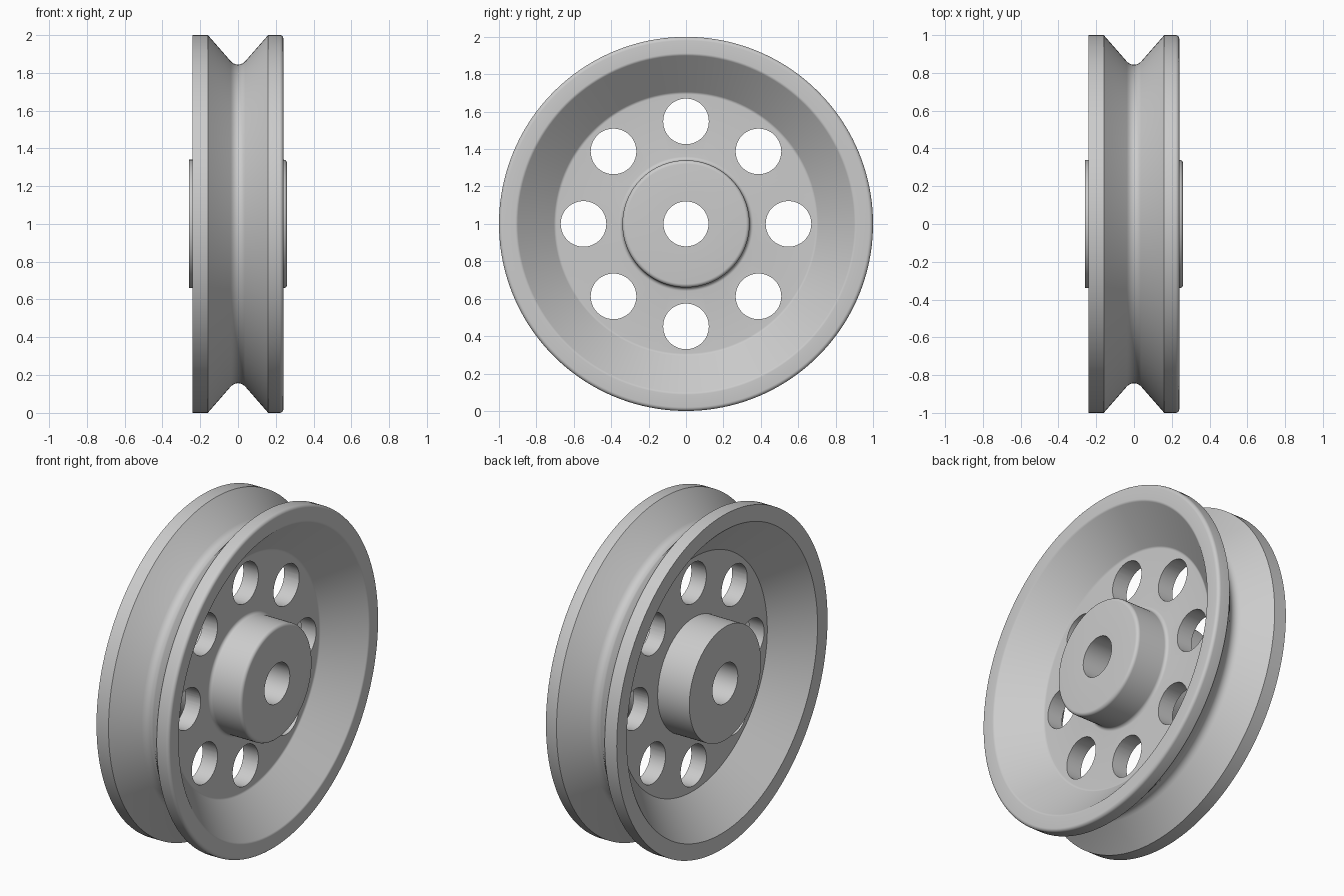
import bpy, bmesh
from math import sin, cos, tan, pi, radians
from mathutils import Vector, Matrix

if "Cube" in bpy.data.objects:
    bpy.data.objects.remove(bpy.data.objects["Cube"])

SEG = 160

# Corners of the half section: (x along axle, radius, fillet radius)
CORNERS = [
    (0.26, 0.12, 0), (0.26, 0.34, 0.02), (0.05, 0.34, 0.02), (0.05, 0.70, 0.02),
    (0.24, 0.905, 0.02), (0.24, 1.0, 0.02), (0.16, 1.0, 0),
    (0.0, 0.817, 0.05),
    (-0.16, 1.0, 0), (-0.24, 1.0, 0), (-0.24, 0.905, 0), (-0.05, 0.70, 0),
    (-0.05, 0.34, 0), (-0.26, 0.34, 0), (-0.26, 0.12, 0),
]


def rounded(corners, steps=6):
    """Closed 2D outline with the marked corners filleted."""
    out = []
    n = len(corners)
    for i, (x, r, f) in enumerate(corners):
        p = Vector((x, r))
        if not f:
            out.append(p)
            continue
        a = (Vector(corners[i - 1][:2]) - p).normalized()
        b = (Vector(corners[(i + 1) % n][:2]) - p).normalized()
        half = a.angle(b) / 2
        centre = p + (a + b).normalized() * f / sin(half)
        start = p + a * f / tan(half) - centre
        end = p + b * f / tan(half) - centre
        total = start.angle(end)
        for k in range(steps + 1):
            t = k / steps
            out.append(centre + (start * sin((1 - t) * total) + end * sin(t * total)) / sin(total))
    return out


def to_object(bm, name):
    bmesh.ops.recalc_face_normals(bm, faces=bm.faces)
    mesh = bpy.data.meshes.new(name)
    bm.to_mesh(mesh)
    bm.free()
    ob = bpy.data.objects.new(name, mesh)
    bpy.context.collection.objects.link(ob)
    return ob


# Wheel body: outline revolved around the axle
outline = rounded(CORNERS)
bm = bmesh.new()
rings = []
for s in range(SEG):
    a = 2 * pi * s / SEG
    rings.append([bm.verts.new((p.x, p.y * sin(a), 1 + p.y * cos(a))) for p in outline])
for s in range(SEG):
    r0, r1 = rings[s], rings[(s + 1) % SEG]
    for i in range(len(outline)):
        j = (i + 1) % len(outline)
        bm.faces.new((r0[i], r0[j], r1[j], r1[i]))
wheel = to_object(bm, "pulley_wheel")

# Cutter: eight lightening holes through the web
bm = bmesh.new()
for k in range(8):
    a = k * pi / 4
    place = Matrix.Translation((0, 0.548 * sin(a), 1 + 0.548 * cos(a))) @ Matrix.Rotation(pi / 2, 4, 'Y')
    bmesh.ops.create_cone(bm, cap_ends=True, segments=48, radius1=0.122, radius2=0.122,
                          depth=0.3, matrix=place)
cutter = to_object(bm, "hole_cutter")
cutter.hide_render = True

mod = wheel.modifiers.new("web_holes", 'BOOLEAN')
mod.operation = 'DIFFERENCE'
mod.solver = 'EXACT'
mod.object = cutter
bpy.context.view_layer.objects.active = wheel
wheel.select_set(True)
bpy.ops.object.modifier_apply(modifier=mod.name)
bpy.data.objects.remove(cutter)

# Smooth curved surfaces, keep hard edges
bpy.ops.object.shade_smooth_by_angle(angle=radians(30))
